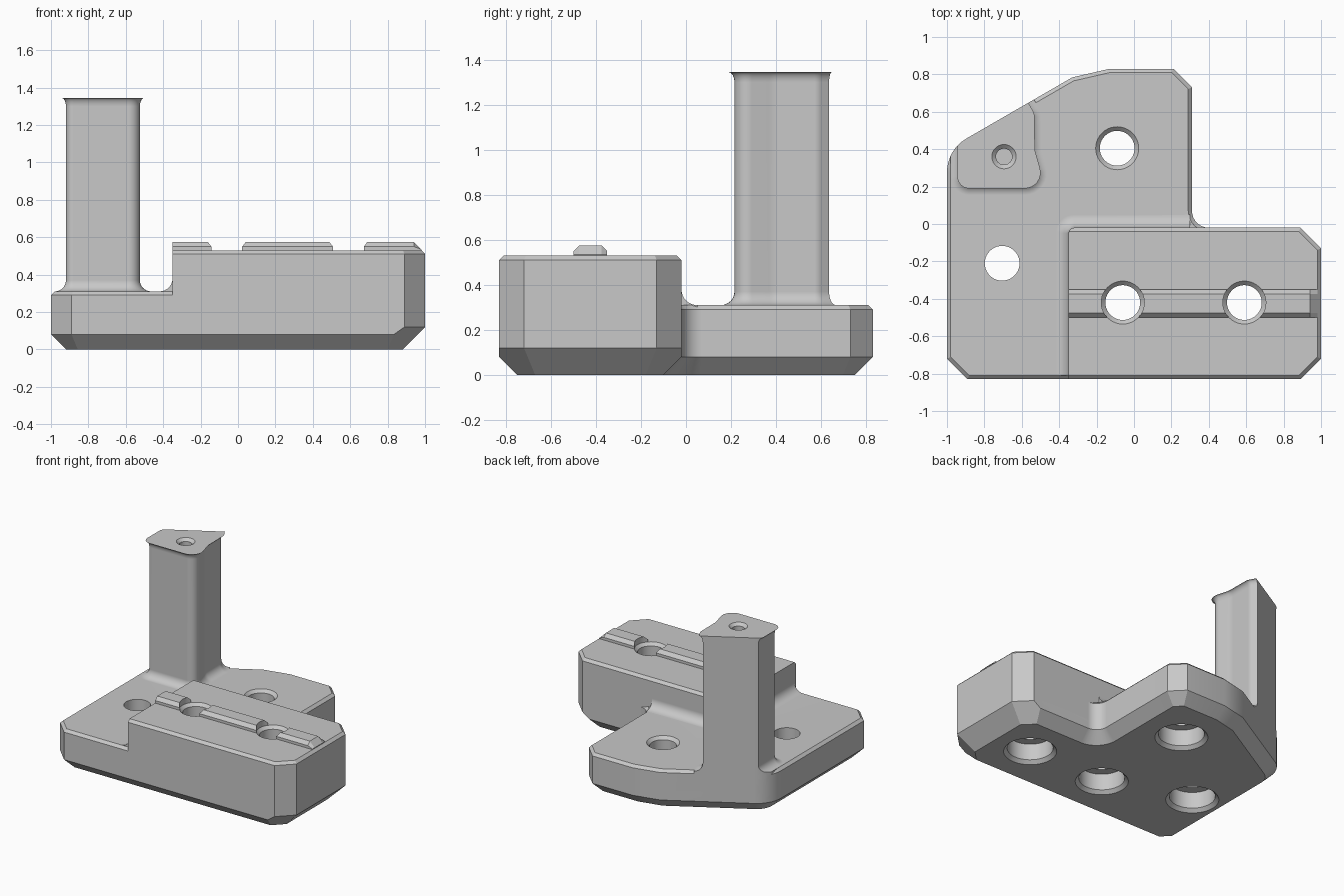
import bpy, bmesh, math
from mathutils import Vector

if "Cube" in bpy.data.objects:
    bpy.data.objects.remove(bpy.data.objects["Cube"], do_unlink=True)

grey = bpy.data.materials.new("machined_grey")
grey.use_nodes = True
colour = (0.58, 0.58, 0.58, 1)
grey.diffuse_color = colour
grey.node_tree.nodes["Principled BSDF"].inputs["Base Color"].default_value = colour


def rounded(corners, segs=8):
    """Outline with an arc at every corner that carries a radius."""
    out = []
    for i, c in enumerate(corners):
        p = Vector(c[:2])
        if len(c) < 3:
            out.append(p)
            continue
        a = (Vector(corners[i - 1][:2]) - p).normalized()
        b = (Vector(corners[(i + 1) % len(corners)][:2]) - p).normalized()
        half = a.angle(b) / 2
        centre = p + (a + b).normalized() * c[2] / math.sin(half)
        start = (p + a * c[2] / math.tan(half) - centre).normalized()
        end = (p + b * c[2] / math.tan(half) - centre).normalized()
        for k in range(segs + 1):
            out.append(centre + start.slerp(end, k / segs) * c[2])
    return out


def inset(pts, rule):
    """Move each edge inwards by rule(normal, midpoint)."""
    n, lines, out = len(pts), [], []
    for i in range(n):
        p, q = pts[i], pts[(i + 1) % n]
        d = (q - p).normalized()
        normal = Vector((d.y, -d.x))
        lines.append((normal, rule(normal, (p + q) / 2)))
    for i in range(n):
        (n1, d1), (n2, d2) = lines[i - 1], lines[i]
        det = n1.x * n2.y - n1.y * n2.x
        out.append(pts[i] - Vector((d1 * n2.y - d2 * n1.y, n1.x * d2 - n2.x * d1)) / det)
    return out


def solid(name, rings):
    """Skin a stack of matching rings and cap both ends."""
    bm = bmesh.new()
    loops = [[bm.verts.new(p) for p in ring] for ring in rings]
    for a, b in zip(loops, loops[1:]):
        for i in range(len(a)):
            j = (i + 1) % len(a)
            bm.faces.new((a[i], a[j], b[j], b[i]))
    bm.faces.new(loops[0][::-1])
    bm.faces.new(loops[-1])
    bmesh.ops.recalc_face_normals(bm, faces=bm.faces)
    mesh = bpy.data.meshes.new(name)
    bm.to_mesh(mesh)
    bm.free()
    mesh.materials.append(grey)
    obj = bpy.data.objects.new(name, mesh)
    bpy.context.collection.objects.link(obj)
    return obj


def loft(name, outline, levels):
    return solid(name, [[(p.x, p.y, z) for p in inset(outline, rule)] for z, rule in levels])


def by(amount):
    return lambda normal, mid: amount


def boolean(target, tool, operation):
    mod = target.modifiers.new("boolean", 'BOOLEAN')
    mod.operation, mod.solver, mod.object = operation, 'EXACT', tool
    bpy.context.view_layer.objects.active = target
    bpy.ops.object.modifier_apply(modifier=mod.name)
    bpy.data.objects.remove(tool, do_unlink=True)


def drill(target, x, y, levels, segs=40):
    rings = [[(x + r * math.cos(math.tau * k / segs), y + r * math.sin(math.tau * k / segs), z)
              for k in range(segs)] for z, r in levels]
    boolean(target, solid("drill", rings), 'DIFFERENCE')


def sweep(w, h, steps=8):
    """Concave fillet as (outset, rise) pairs."""
    angles = [math.pi / 2 * k / steps for k in range(steps + 1)]
    return [(w * (1 - math.sin(a)), h * (1 - math.cos(a))) for a in angles]


# L-shaped plate, with a deeper bottom chamfer around the arm end
plate_line = rounded([(-.89, -.83), (.89, -.83), (1, -.72), (1, -.13), (.89, -.02),
                      (.31, -.02, .09), (.31, .73), (.21, .83), (-.13, .83),
                      (-.33, .784), (-1, .397, .208), (-1, -.72)])


def bottom(z):
    return lambda n, m: max(0, (.12 if m.x > .9 and m.y < 0 else .08) - z)


plate = loft("mounting_bracket", plate_line,
             [(z, bottom(z)) for z in (0, .08, .12)] + [(.29, by(0)), (.31, by(.02))])

# Raised block on the arm
block_line = rounded([(-.35, -.83), (.89, -.83), (1, -.72), (1, -.13), (.89, -.02),
                      (-.35, -.02, .03)])
block = loft("raised_block", block_line,
             [(.15, by(0)), (.51, by(0)), (.53, lambda n, m: .02 * (1 + min(n.x, 0)))])
boolean(plate, block, 'UNION')

# Fillet along the block's left and back foot
skirt_line = rounded([(-.35, -.81), (.3, -.81), (.3, -.02), (-.35, -.02, .03)])


def flare(w):
    return lambda n, m: -w if n.x < -.01 or n.y > .5 else 0


skirt = loft("block_fillet", skirt_line,
             [(.25, flare(.07))] + [(.31 + h, flare(w)) for w, h in sweep(.07, .07)])
boolean(plate, skirt, 'UNION')

# Locating rail with a sloped end
section = [(-.5, .5), (-.35, .5), (-.35, .55), (-.375, .575), (-.475, .575), (-.5, .55)]
rail = solid("locating_rail", [[(x, y, min(z, top)) for y, z in section]
                               for x, top in ((-.35, 1), (.94, 1), (.98, .535))])
boolean(plate, rail, 'UNION')

# Post with flared foot and head, trimmed flush to the plate's sloping side
post_line = rounded([(-.92, .215, .04), (-.505, .215, .06), (-.555, .39, .15),
                     (-.557, .585, .05), (-.66, .76), (-.92, .76)])
foot = [(.31 + h, by(-w)) for w, h in sweep(.06, .06)]
head = [(1.345 - h, by(-w)) for w, h in reversed(sweep(.025, .045))]
post = loft("post", post_line, [(.2, by(-.06))] + foot + head)
boolean(post, loft("trim", plate_line, [(.1, by(0)), (2, by(0))]), 'INTERSECT')
boolean(plate, post, 'UNION')

# Bolt holes, counterbored from below and countersunk on top
bore = [(-.02, .205), (.025, .16), (.15, .16), (.15, .093)]
for x, y, top in ((-.09, .405, .31), (-.06, -.42, .53), (.59, -.42, .53)):
    drill(plate, x, y, bore + [(top - .022, .093), (top, .115), (top + .1, .115)])
drill(plate, -.705, -.21, bore + [(.5, .093)])

# Blind hole in the post head
drill(plate, -.695, .36, [(1.2, .043), (1.325, .043), (1.345, .065), (1.4, .065)])

# Smooth fillets, crisp chamfers
bpy.ops.object.select_all(action='DESELECT')
plate.select_set(True)
bpy.context.view_layer.objects.active = plate
bpy.ops.object.shade_smooth_by_angle(angle=math.radians(20))
weighted = plate.modifiers.new("weighted_normals", 'WEIGHTED_NORMAL')
weighted.keep_sharp = True
